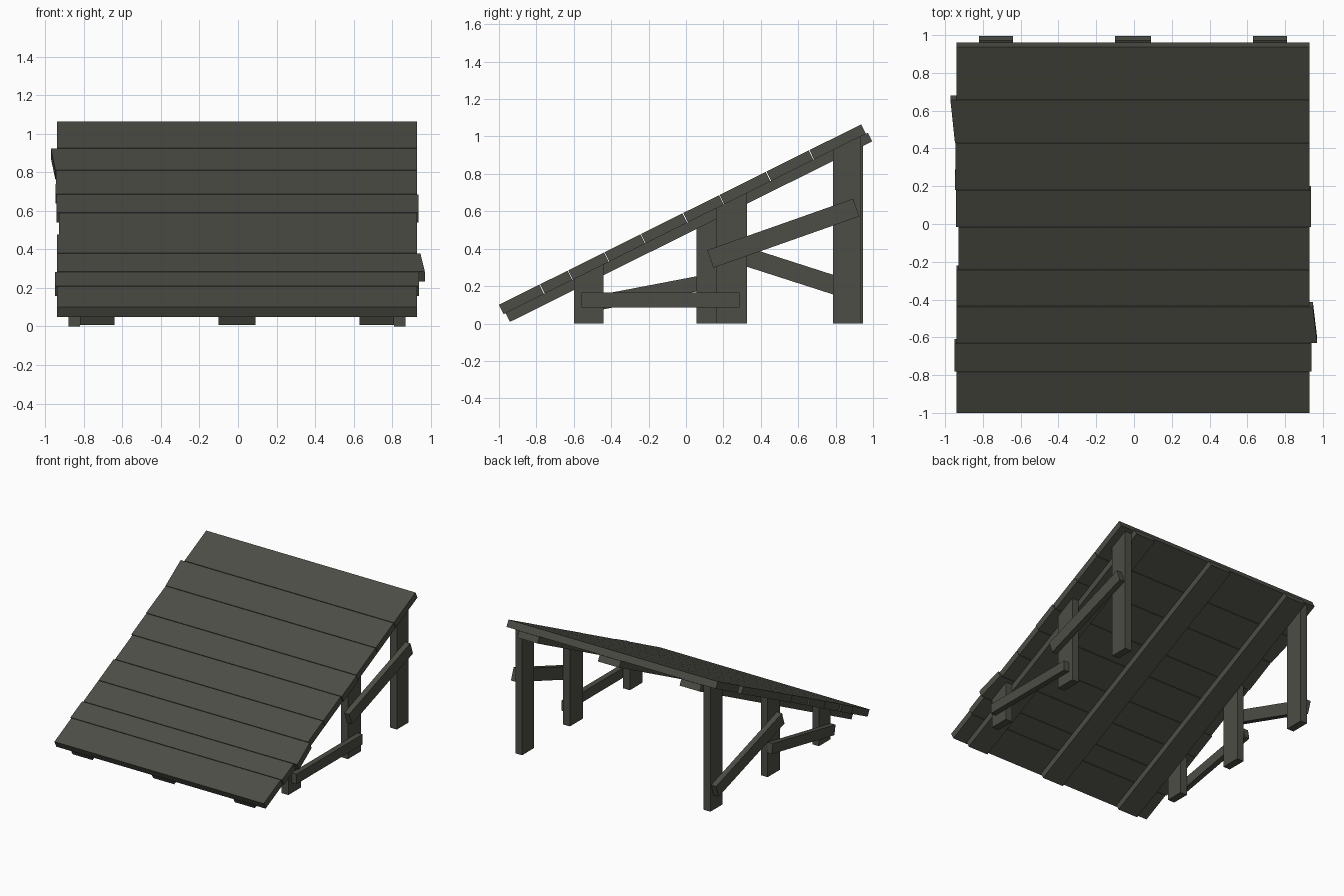
import bpy, bmesh, math

if "Cube" in bpy.data.objects:
    bpy.data.objects.remove(bpy.data.objects["Cube"])

wood = bpy.data.materials.new("dark weathered wood")
wood.diffuse_color = (0.075, 0.075, 0.061, 1)
wood.use_nodes = True
wood.node_tree.nodes["Principled BSDF"].inputs["Base Color"].default_value = wood.diffuse_color

# Deck slope: top surface runs from the low front edge to the high back edge
Y0, Z0, Y1, Z1 = -1.0, 0.10, 0.937, 1.065
ANGLE = math.atan2(Z1 - Z0, Y1 - Y0)
COS, SIN = math.cos(ANGLE), math.sin(ANGLE)
LENGTH = math.hypot(Y1 - Y0, Z1 - Z0)
THICK = 0.056


def deck(u, d):
    """Point (y, z) at distance u up the slope and depth d below the deck top."""
    return (Y0 + u * COS + d * SIN, Z0 + u * SIN - d * COS)


def under_deck(y):
    return Z0 + (y - Y0) * math.tan(ANGLE) - THICK / COS


def prism(name, profile, left, right):
    """Solid from a side profile; left and right give x for each profile point."""
    n = len(profile)
    if not isinstance(left, list):
        left = [left] * n
    if not isinstance(right, list):
        right = [right] * n
    bm = bmesh.new()
    a = [bm.verts.new((left[i], *profile[i])) for i in range(n)]
    b = [bm.verts.new((right[i], *profile[i])) for i in range(n)]
    bm.faces.new(a)
    bm.faces.new(b[::-1])
    for i in range(n):
        j = (i + 1) % n
        bm.faces.new((a[i], b[i], b[j], a[j]))
    bmesh.ops.recalc_face_normals(bm, faces=bm.faces)
    mesh = bpy.data.meshes.new(name)
    bm.to_mesh(mesh)
    bm.free()
    mesh.materials.append(wood)
    obj = bpy.data.objects.new(name, mesh)
    bpy.context.collection.objects.link(obj)
    return obj


def brace(name, start, end, width, x0, x1):
    """Straight board between two (y, z) points."""
    dy, dz = end[0] - start[0], end[1] - start[1]
    s = width / 2 / math.hypot(dy, dz)
    ny, nz = -dz * s, dy * s
    prism(name, [(start[0] + ny, start[1] + nz), (end[0] + ny, end[1] + nz),
                 (end[0] - ny, end[1] - nz), (start[0] - ny, start[1] - nz)], x0, x1)


# Deck planks: back joint y, then x of left end and right end (front, back)
planks = [
    (-0.78, -0.94, -0.94, 0.93, 0.93),
    (-0.63, -0.95, -0.95, 0.94, 0.94),
    (-0.435, -0.94, -0.94, 0.97, 0.947),
    (-0.24, -0.94, -0.94, 0.93, 0.93),
    (-0.015, -0.93, -0.93, 0.93, 0.93),
    (0.18, -0.942, -0.942, 0.937, 0.937),
    (0.43, -0.947, -0.945, 0.93, 0.93),
    (0.66, -0.948, -0.972, 0.93, 0.93),
    (Y1, -0.94, -0.94, 0.93, 0.93),
]
u0 = 0.0
for i, (y, lf, lb, rf, rb) in enumerate(planks):
    u1 = (y - Y0) / COS
    end = u1 if i == len(planks) - 1 else u1 - 0.004
    prism("deck_plank", [deck(u0, 0), deck(end, 0), deck(end, THICK), deck(u0, THICK)],
          [lf, lb, lb, lf], [rf, rb, rb, rf])
    u0 = u1

# Sloping beams under the planks
for x0, x1 in ((-0.82, -0.64), (-0.10, 0.09), (0.63, 0.81)):
    prism("deck_beam", [deck(0.012, THICK), deck(LENGTH + 0.012, THICK),
                        deck(LENGTH + 0.012, 0.108), deck(0.012, 0.108)], x0, x1)

# Legs outside the outer beams, cut to the slope (front y, back y)
legs = {
    "right": (0.81, 0.87, ((-0.60, -0.44), (0.16, 0.325), (0.785, 0.935))),
    "left": (-0.88, -0.82, ((-0.585, -0.44), (0.055, 0.215), (0.79, 0.945))),
}
for side, (x0, x1, spans) in legs.items():
    for place, (ya, yb) in zip(("front", "middle", "back"), spans):
        prism(f"{place}_leg_{side}", [(ya, 0), (yb, 0), (yb, under_deck(yb)),
                                      (ya, under_deck(ya))], x0, x1)

# Braces nailed to the outside of the legs
brace("lower_brace_right", (-0.56, 0.125), (0.285, 0.125), 0.08, 0.87, 0.915)
brace("upper_brace_right", (0.13, 0.345), (0.91, 0.62), 0.10, 0.87, 0.915)
brace("lower_brace_left", (-0.58, 0.09), (0.22, 0.243), 0.08, -0.925, -0.88)
brace("upper_brace_left", (0.08, 0.435), (0.92, 0.165), 0.10, -0.925, -0.88)
